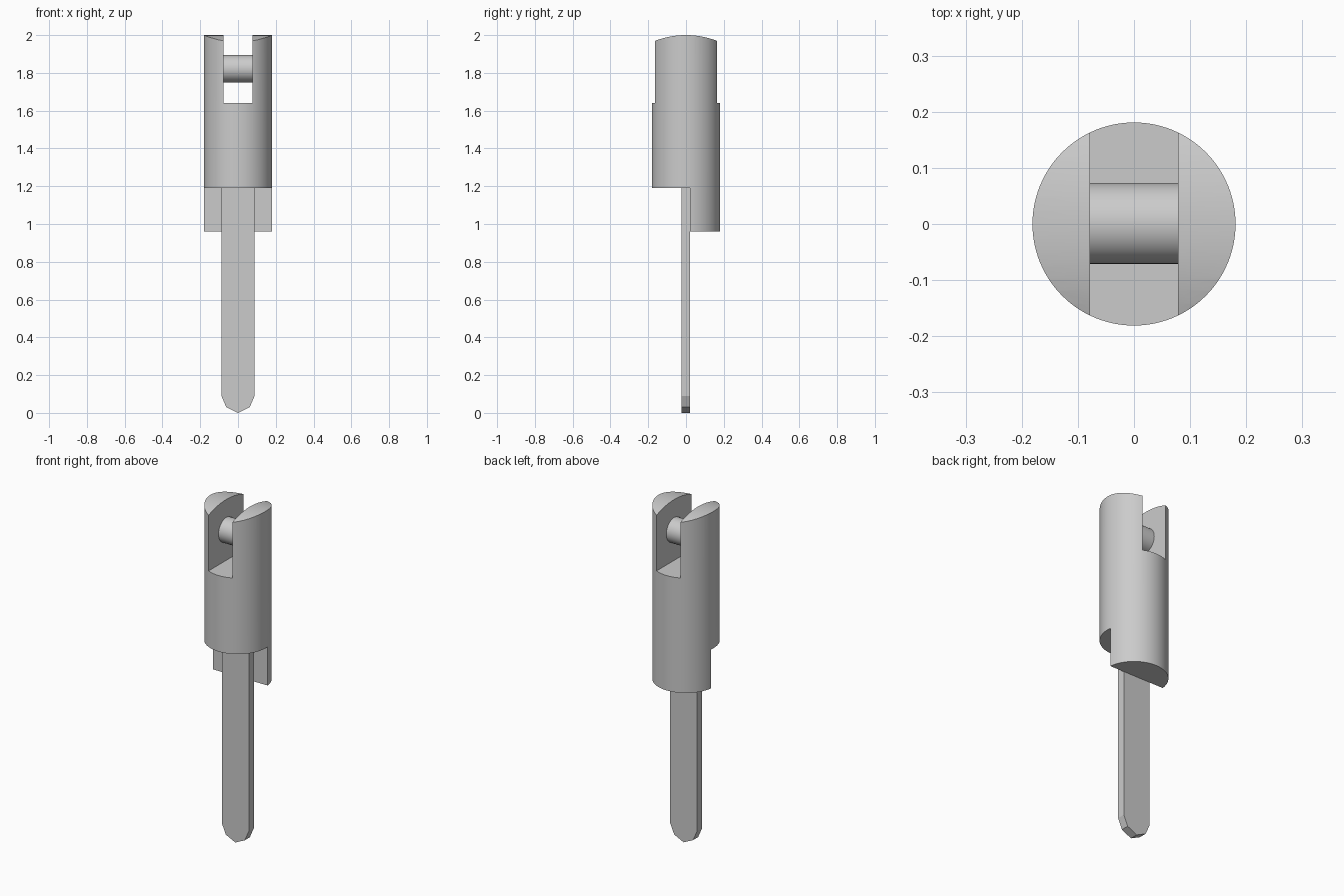
import bpy, bmesh, math
from mathutils import Matrix, Vector

if "Cube" in bpy.data.objects:
    bpy.data.objects.remove(bpy.data.objects["Cube"], do_unlink=True)

steel = bpy.data.materials.new("grey steel")
steel.use_nodes = True
grey = (0.6, 0.6, 0.6, 1)
steel.diffuse_color = grey
steel.node_tree.nodes["Principled BSDF"].inputs["Base Color"].default_value = grey

RADIUS = 0.181


def make_object(name, bm):
    bmesh.ops.recalc_face_normals(bm, faces=bm.faces)
    mesh = bpy.data.meshes.new(name)
    bm.to_mesh(mesh)
    bm.free()
    mesh.materials.append(steel)
    obj = bpy.data.objects.new(name, mesh)
    bpy.context.collection.objects.link(obj)
    return obj


def cylinder(name, radius, depth, matrix, segments):
    bm = bmesh.new()
    bmesh.ops.create_cone(bm, cap_ends=True, segments=segments, radius1=radius,
                          radius2=radius, depth=depth, matrix=matrix)
    return make_object(name, bm)


def prism(name, points, direction):
    """Extrude a closed outline along a direction."""
    bm = bmesh.new()
    face = bm.faces.new([bm.verts.new(p) for p in points])
    out = bmesh.ops.extrude_face_region(bm, geom=[face], use_keep_orig=True)
    verts = [g for g in out["geom"] if isinstance(g, bmesh.types.BMVert)]
    bmesh.ops.translate(bm, verts=verts, vec=Vector(direction))
    return make_object(name, bm)


def box(name, x, y, z):
    corners = [(x[0], y[0]), (x[1], y[0]), (x[1], y[1]), (x[0], y[1])]
    return prism(name, [(a, b, z[0]) for a, b in corners], (0, 0, z[1] - z[0]))


def activate(obj):
    bpy.ops.object.select_all(action="DESELECT")
    obj.select_set(True)
    bpy.context.view_layer.objects.active = obj


def cut(obj, cutter, operation="DIFFERENCE"):
    mod = obj.modifiers.new("cut", "BOOLEAN")
    mod.operation = operation
    mod.solver = "EXACT"
    mod.object = cutter
    activate(obj)
    bpy.ops.object.modifier_apply(modifier=mod.name)
    bpy.data.objects.remove(cutter, do_unlink=True)


# Round body, slotted at the top and half cut away at the bottom
body = cylinder("forked_body", RADIUS, 1.05, Matrix.Translation((0, 0, 1.485)), 96)
cut(body, box("slot_cutter", (-0.078, 0.078), (-1, 1), (1.64, 3)))
cut(body, box("step_cutter", (-1, 1), (-1, 0.021), (0.5, 1.19)))

# Crowned fork tips
crown = 0.458
angles = [math.radians(-36 + 3 * i) for i in range(25)]
outline = [(-1, crown * math.sin(a), 2 - crown + crown * math.cos(a)) for a in angles]
outline += [(-1, outline[-1][1], 0.5), (-1, outline[0][1], 0.5)]
cut(body, prism("crown_cutter", outline, (2, 0, 0)), "INTERSECT")

# Cross pin between the fork prongs
pin = cylinder("cross_pin", 0.072, 0.18,
               Matrix.Translation((0, 0.001, 1.822)) @ Matrix.Rotation(math.pi / 2, 4, "Y"), 48)

# Flat blade with a blunt tip, set into the body
half = [(0.088, 1.25), (0.088, 0.09), (0.062, 0.03)]
shape = half + [(0, 0)] + [(-x, z) for x, z in reversed(half)]
blade = prism("flat_blade", [(x, -0.025, z) for x, z in shape], (0, 0.047, 0))

for part in (body, pin):
    activate(part)
    bpy.ops.object.shade_smooth_by_angle(angle=math.radians(30))
